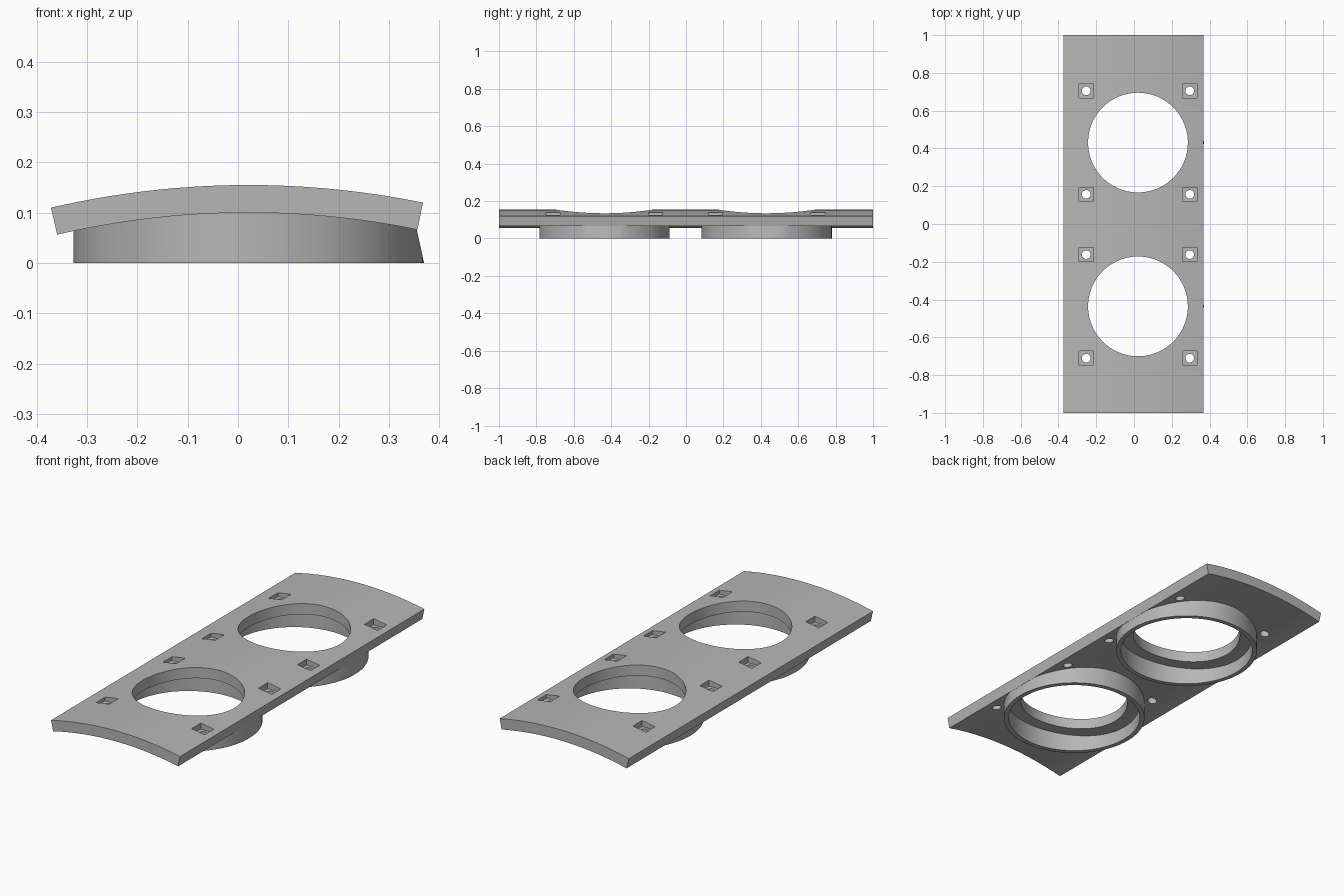
import bpy, bmesh, math

if "Cube" in bpy.data.objects:
    bpy.data.objects.remove(bpy.data.objects["Cube"])

CX, CZ = 0.021, -1.58          # axis of the curved plate
R_TOP, R_BOT = 1.735, 1.68     # outer and inner plate radii
A_LEFT, A_RIGHT = -0.2285, 0.2013
CENTRES_Y = (-0.436, 0.431)
BOLT = 0.274

grey = bpy.data.materials.new("mid_grey")
grey.diffuse_color = (0.47, 0.47, 0.47, 1)
grey.use_nodes = True
grey.node_tree.nodes["Principled BSDF"].inputs["Base Color"].default_value = grey.diffuse_color


def finish(name, bm):
    bmesh.ops.recalc_face_normals(bm, faces=bm.faces[:])
    me = bpy.data.meshes.new(name)
    bm.to_mesh(me)
    bm.free()
    me.materials.append(grey)
    ob = bpy.data.objects.new(name, me)
    bpy.context.collection.objects.link(ob)
    return ob


def extrude(name, profile, y0, y1):
    """Closed xz profile swept along y."""
    bm = bmesh.new()
    face = bm.faces.new([bm.verts.new((x, y0, z)) for x, z in profile])
    geo = bmesh.ops.extrude_face_region(bm, geom=[face])["geom"]
    verts = [g for g in geo if isinstance(g, bmesh.types.BMVert)]
    bmesh.ops.translate(bm, verts=verts, vec=(0, y1 - y0, 0))
    return finish(name, bm)


def sector(r0, r1, a0, a1, n=48):
    angles = [a0 + (a1 - a0) * i / n for i in range(n + 1)]
    pt = lambda r, a: (CX + r * math.sin(a), CZ + r * math.cos(a))
    return [pt(r1, a) for a in angles] + [pt(r0, a) for a in reversed(angles)]


def cylinder(name, r, x, y, z0, z1, n=96):
    pts = [(x + r * math.cos(2 * math.pi * i / n),
            y + r * math.sin(2 * math.pi * i / n)) for i in range(n)]
    bm = bmesh.new()
    face = bm.faces.new([bm.verts.new((px, py, z0)) for px, py in pts])
    geo = bmesh.ops.extrude_face_region(bm, geom=[face])["geom"]
    verts = [g for g in geo if isinstance(g, bmesh.types.BMVert)]
    bmesh.ops.translate(bm, verts=verts, vec=(0, 0, z1 - z0))
    return finish(name, bm)


def cut(target, cutter):
    cutter.hide_render = True
    mod = target.modifiers.new("cut", 'BOOLEAN')
    mod.operation, mod.solver, mod.object = 'DIFFERENCE', 'EXACT', cutter
    bpy.context.view_layer.objects.active = target
    bpy.ops.object.modifier_apply(modifier=mod.name)
    bpy.data.objects.remove(cutter)


def smooth(ob):
    bpy.ops.object.select_all(action='DESELECT')
    ob.select_set(True)
    bpy.context.view_layer.objects.active = ob
    bpy.ops.object.shade_smooth_by_angle(angle=math.radians(25))


# curved plate with two large openings
plate = extrude("curved_plate", sector(R_BOT, R_TOP, A_LEFT, A_RIGHT), -1, 1)
for cy in CENTRES_Y:
    cut(plate, cylinder("opening_cutter", 0.264, CX, cy, -0.1, 0.3))
    # square pockets with round through holes
    for sx in (-1, 1):
        for sy in (-1, 1):
            x, y = CX + sx * BOLT, cy + sy * BOLT
            floor = 0.108
            h = 0.0375
            box = [(x - h, floor), (x + h, floor), (x + h, 0.3), (x - h, 0.3)]
            cut(plate, extrude("pocket_cutter", box, y - h, y + h))
            cut(plate, cylinder("bolt_cutter", 0.023, x, y, -0.1, 0.3, 32))
smooth(plate)

# collars under each opening, trimmed to the plate and on the right edge
for label, cy in zip(("front", "back"), CENTRES_Y):
    ring = cylinder(label + "_collar", 0.3485, CX, cy, 0, 0.15)
    cut(ring, cylinder("bore_cutter", 0.325, CX, cy, -0.1, 0.3))
    cut(ring, extrude("arch_cutter", sector(R_BOT + 0.002, 2.0, -0.4, 0.4, 80),
                      cy - 0.5, cy + 0.5))
    slope = 0.014 / 0.065
    edge = [(0.37 + 0.1 * slope, -0.1), (0.6, -0.1), (0.6, 0.2),
            (0.37 - 0.2 * slope, 0.2)]
    cut(ring, extrude("edge_cutter", edge, cy - 0.5, cy + 0.5))
    smooth(ring)
